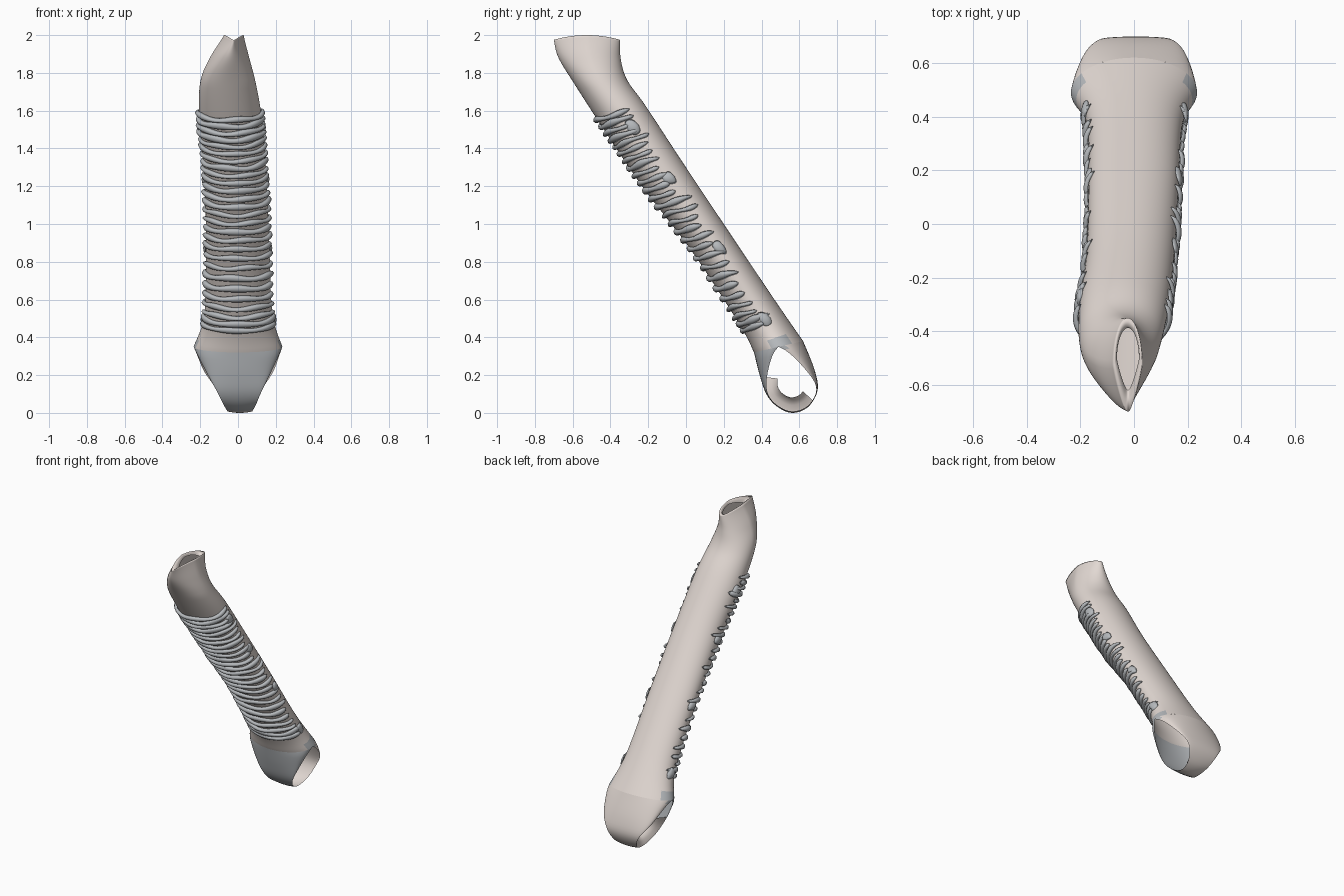
import bpy, math, random
from mathutils import Vector

if "Cube" in bpy.data.objects:
    bpy.data.objects.remove(bpy.data.objects["Cube"])
random.seed(4)


def material(name, rgb):
    m = bpy.data.materials.new(name)
    m.diffuse_color = (*rgb, 1)
    m.use_nodes = True
    m.node_tree.nodes["Principled BSDF"].inputs["Base Color"].default_value = m.diffuse_color
    return m


BEIGE = material("beige", (0.76, 0.69, 0.65))
GREY = material("blue_grey", (0.47, 0.49, 0.51))


def make(name, verts, faces, mats, pick=None):
    me = bpy.data.meshes.new(name)
    me.from_pydata([tuple(v) for v in verts], [], faces)
    for m in mats:
        me.materials.append(m)
    for p in me.polygons:
        p.use_smooth = True
        if pick:
            p.material_index = pick(p)
    ob = bpy.data.objects.new(name, me)
    bpy.context.collection.objects.link(ob)
    return ob


def grid_faces(rows, cols, wrap, base=0):
    n = cols if wrap else cols - 1
    return [(base + r * cols + c, base + r * cols + (c + 1) % cols,
             base + (r + 1) * cols + (c + 1) % cols, base + (r + 1) * cols + c)
            for r in range(rows - 1) for c in range(n)]


def spline(table, t):
    """Catmull-Rom through a table of tuples, t counted in stations."""
    n = len(table) - 1
    i = min(max(int(t), 0), n - 1)
    f = t - i
    p = [table[min(max(i + k, 0), n)] for k in (-1, 0, 1, 2)]
    return [0.5 * (2 * b + (c - a) * f + (2 * a - 5 * b + 4 * c - d) * f * f
                   + (3 * b - a - 3 * c + d) * f ** 3)
            for a, b, c, d in zip(*p)]


# stations: front y, z, back y, z, left x, right x
STATIONS = [
    (.36, .32, .62, .38, -.235, .235),
    (.285, .465, .475, .59, -.177, .182),
    (.035, .85, .22, .97, -.17, .165),
    (-.225, 1.19, -.02, 1.33, -.178, .15),
    (-.425, 1.485, -.21, 1.62, -.205, .127),
    (-.59, 1.74, -.31, 1.76, -.2, .093),
    (-.675, 1.88, -.345, 1.87, -.15, .06),
    (-.70, 1.975, -.35, 1.975, -.075, .03),
]


def surface(t, th):
    """Tube surface point, th = 0 at the front, positive towards +x."""
    fy, fz, by, bz, xl, xr = spline(STATIONS, t)
    c, s = math.cos(th), math.sin(th)
    tip = max(0, t - 5) / 2
    pinch = 1 - .5 * tip * max(c, 0)     # narrow the front of the open tip
    x = (xl + xr) / 2 + (xr - xl) / 2 * s * pinch
    z = (fz + bz) / 2 + (fz - bz) / 2 * c + .025 * tip ** 3 * s * s
    return Vector((x, (fy + by) / 2 + (fy - by) / 2 * c, z))


def centre(t):
    return (surface(t, 0) + surface(t, math.pi)) / 2


# main tube with a small rim turned inwards at the tip
COLS, ROWS = 64, 57
verts = [surface(7 * r / (ROWS - 1), 2 * math.pi * c / COLS)
         for r in range(ROWS) for c in range(COLS)]
rim = verts[-COLS:]
for k, drop in ((.85, .005), (.78, .02)):
    for v in rim:
        verts.append(Vector((-.023 + (v.x + .023) * k,
                             -.46 + (v.y + .46) * (k - .12), v.z - drop)))


def cuff(p):
    """Grey cuff on both sides of the lowest two rows."""
    row, col = divmod(p.index, COLS)
    return 1 if row < 3 and 13 <= min(col, COLS - 1 - col) <= 21 else 0


make("sleeve_tube", verts, grid_faces(ROWS + 2, COLS, True), [BEIGE, GREY], cuff)

# lower end: front and back joined by a tapering strap, leaving side openings
# strap: y, z, half width
STRAP = [(.36, .32, .235), (.39, .2, .17), (.425, .1, .115), (.48, .035, .085),
         (.56, .0, .065), (.645, .03, .08), (.697, .12, .12),
         (.68, .23, .185), (.62, .38, .235)]
U, W = 41, 25
verts = []
for r in range(U):
    u = r / (U - 1)
    y, z, w = spline(STRAP, u * 8)
    fa = max(0, 1 - u / .4) ** 3
    ba = max(0, 1 - (1 - u) / .4) ** 3
    for c in range(W):
        th = math.pi * (c / (W - 1) - .5)
        f = surface(0, th) - surface(0, 0)
        b = surface(0, math.pi - th) - surface(0, math.pi)
        bow = .008 * math.sin(th) ** 2 * math.sin(math.pi * u)
        off = f * fa + b * ba
        verts.append(Vector((w * math.sin(th) + .01 * math.sin(math.pi * u),
                             y + off.y, z + off.z + bow)))
edge = [verts[r * W] for r in range(U)]
make("end_strap", verts, grid_faces(U, W, False), [GREY, BEIGE],
     lambda p: 0 if p.center.y < .53 else 1)

# left opening: flap turned in from the front and bottom edge
mid = sum(edge, Vector()) / U + Vector((.03, .01, .03))
part = edge[6:28]
verts = []
for k, push in ((1, 0), (.8, .015), (.62, .04), (.55, .07)):
    verts += [mid + (v - mid) * k + Vector((push, 0, 0)) for v in part]
make("left_opening_flap", verts, grid_faces(4, len(part), False), [BEIGE])

# gathered folds wrapped round the front
AXIS = Vector((0, -.55, .835))
fold_v, fold_f = [], []


def fold(t, a0, a1, half, height, wave, n=40, m=8, blunt=10):
    base = len(fold_v)
    ph = random.uniform(0, 6)
    for i in range(n):
        k = i / (n - 1)
        th = a0 + (a1 - a0) * k
        tt = t + wave * math.sin(4 * th + ph) - .08 * (1 - math.cos(th))
        p = surface(tt, th)
        out = p - centre(tt)
        out = (out - AXIS * out.dot(AXIS)).normalized()
        end = max(0.02, 1 - abs(2 * k - 1) ** blunt) ** .5
        h = half * end * (1 + .2 * math.sin(5 * th + ph))
        for j in range(m):
            q = 2 * math.pi * j / m
            lift = height * end * max(math.sin(q), 0) + .002
            fold_v.append(p + AXIS * h * math.cos(q) + out * lift)
    fold_f.extend(grid_faces(n, m, True, base))
    fold_f.append(tuple(base + j for j in range(m)))
    fold_f.append(tuple(base + (n - 1) * m + j for j in range(m)))


COUNT = 27
times = [.88 + 3.36 * i / (COUNT - 1) for i in range(COUNT)]
for t in times:
    left, right = (math.radians(random.uniform(88, 122)) for _ in range(2))
    fold(t, -left, right, random.uniform(.014, .019),
         random.uniform(.015, .021), random.uniform(.004, .012))
# wide patches where two neighbouring folds merge at the sides
for i in (0, 8, 16, 23):
    for side in (-1, 1):
        a = random.uniform(1.35, 1.5)
        fold(times[i] + .06, side * a, side * (a + .5), .04, .014, 0, 16, 8, 3)
make("gathered_folds", fold_v, fold_f, [GREY])
